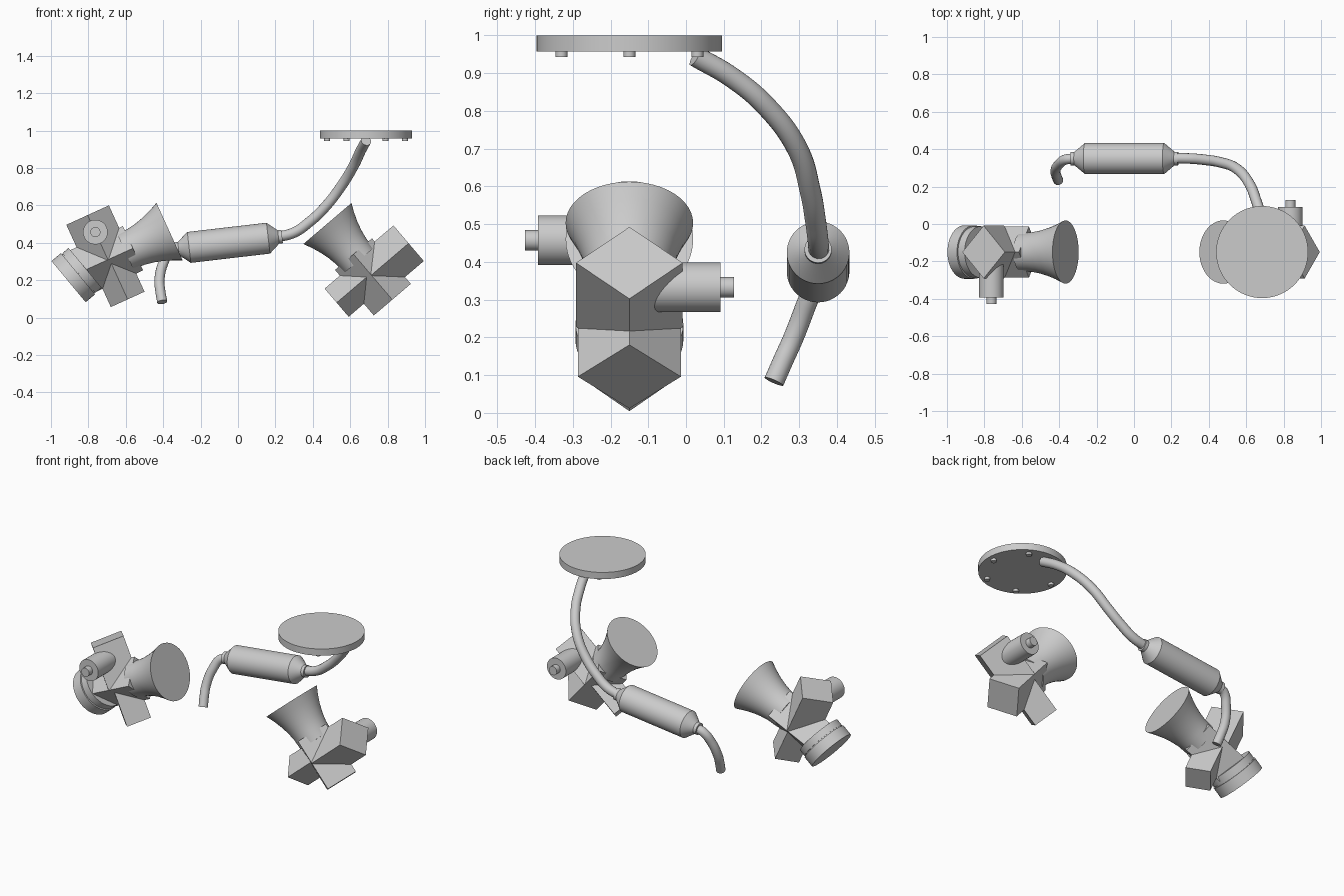
import bpy, bmesh, math
from mathutils import Matrix, Vector

cube = bpy.data.objects.get("Cube")
if cube:
    bpy.data.objects.remove(cube, do_unlink=True)

grey = bpy.data.materials.new("light_grey")
grey.use_nodes = True
grey.diffuse_color = (0.6, 0.6, 0.6, 1)
grey.node_tree.nodes["Principled BSDF"].inputs["Base Color"].default_value = (0.6, 0.6, 0.6, 1)


def frame(origin, z, x):
    """Matrix at origin whose Z runs along z, with X as near x as possible."""
    z = Vector(z).normalized()
    x = Vector(x)
    x = (x - z * x.dot(z)).normalized()
    m = Matrix((x, z.cross(x), z)).transposed().to_4x4()
    m.translation = origin
    return m


def lathe(name, profile, matrix, sides=48, squash=1.0):
    """Closed solid from (radius, height) pairs; four sides give a diamond prism."""
    bm = bmesh.new()
    rings = []
    for r, h in profile:
        ring = []
        for i in range(sides):
            a = math.tau * i / sides
            ring.append(bm.verts.new((r * math.cos(a), r * squash * math.sin(a), h)))
        rings.append(ring)
    for low, high in zip(rings, rings[1:]):
        for i in range(sides):
            j = (i + 1) % sides
            bm.faces.new((low[i], low[j], high[j], high[i]))
    bm.faces.new(rings[0][::-1])
    bm.faces.new(rings[-1])
    for f in bm.faces:
        f.smooth = sides > 8
    me = bpy.data.meshes.new(name)
    bm.to_mesh(me)
    bm.free()
    me.set_sharp_from_angle(angle=math.radians(30))
    me.materials.append(grey)
    ob = bpy.data.objects.new(name, me)
    ob.matrix_world = matrix
    bpy.context.collection.objects.link(ob)
    return ob


def pipe(name, points, radius):
    cu = bpy.data.curves.new(name, "CURVE")
    cu.dimensions = "3D"
    cu.bevel_depth = radius
    cu.bevel_resolution = 6
    cu.use_fill_caps = True
    sp = cu.splines.new("BEZIER")
    sp.bezier_points.add(len(points) - 1)
    for bp, co in zip(sp.bezier_points, points):
        bp.co = co
        bp.handle_left_type = bp.handle_right_type = "AUTO"
    cu.materials.append(grey)
    ob = bpy.data.objects.new(name, cu)
    bpy.context.collection.objects.link(ob)


# Thruster-like unit: horn, diamond body, two side pods and a stepped port
X, Y, Z = (1, 0, 0), (0, 1, 0), (0, 0, 1)


def unit(side, origin, axis, up):
    base = frame(origin, up, axis)
    along = base @ frame((0, 0, 0), X, Z)
    lathe(side + "_horn", [(0.169, 0), (0.148, 0.045), (0.129, 0.095), (0.115, 0.145),
                           (0.106, 0.195), (0.103, 0.26)], along)
    lathe(side + "_body", [(0.13, 0.215), (0.13, 0.535)], along, 4, 1.05)
    lathe(side + "_large_pod", [(0.125, 0), (0.125, 0.262)],
          base @ frame((0.362, 0, 0), Z, X), 4, 1.13)
    lathe(side + "_small_pod", [(0.099, 0), (0.099, 0.237)],
          base @ frame((0.354, 0, 0), (0, 0, -1), X), 4, 1.1)
    lathe(side + "_port", [(0.066, 0.06), (0.066, 0.242), (0.027, 0.242), (0.027, 0.277)],
          base @ frame((0.362, 0, 0.162), Y, X))


unit("right", (-0.366, -0.15, 0.46), (-0.91, 0, -0.415), (-0.415, 0, 0.91))
unit("left", (0.478, -0.15, 0.503), (0.648, 0, -0.76), (0.76, 0, 0.648))

# Tilted end collar on one unit, with a shallow groove
lathe("end_collar", [(0.138, -0.115), (0.138, -0.072), (0.134, -0.072), (0.134, -0.066),
                     (0.143, -0.066), (0.143, 0)],
      frame((-0.906, -0.15, 0.1925), (-0.77, 0, -0.64), Y))

# Round mounting plate with a ring of pegs beneath
plate = Vector((0.685, -0.15, 0))
lathe("mounting_plate", [(0.246, 0.958), (0.246, 1.0)], frame(plate, Z, X), 64)
for i in range(6):
    a = math.tau * i / 6
    spot = plate + Vector((math.cos(a), math.sin(a), 0)) * 0.208
    lathe("plate_peg", [(0.016, 0.943), (0.016, 0.97)], frame(spot, Z, X), 16)

# Canister on the arm
lathe("canister", [(0.036, -0.29), (0.036, -0.27), (0.083, -0.213), (0.083, 0.213),
                   (0.036, 0.268), (0.036, 0.288)],
      frame((-0.05, 0.35, 0.4), (1, 0, 0.117), Y))

# Curved pipes
pipe("upper_arm", [(0.685, 0.025, 0.945), (0.655, 0.12, 0.89), (0.62, 0.21, 0.815),
                   (0.55, 0.295, 0.70), (0.46, 0.33, 0.585), (0.38, 0.343, 0.51),
                   (0.30, 0.35, 0.455), (0.21, 0.352, 0.43)], 0.028)
pipe("tail_pipe", [(-0.32, 0.35, 0.368), (-0.365, 0.345, 0.35), (-0.4, 0.32, 0.29),
                   (-0.42, 0.285, 0.2), (-0.415, 0.258, 0.14), (-0.405, 0.233, 0.083)], 0.027)
